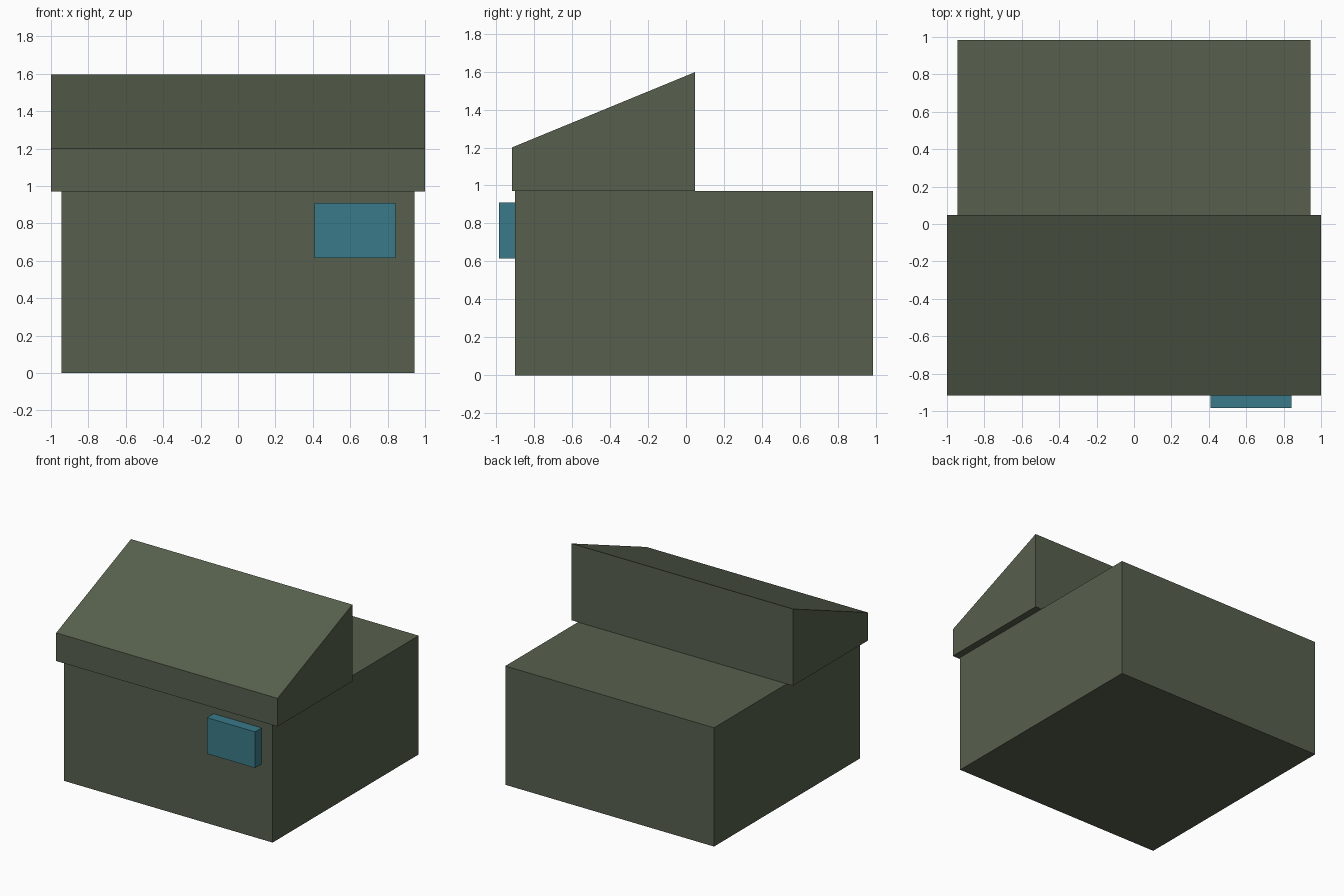
import bpy
import bmesh

if "Cube" in bpy.data.objects:
    bpy.data.objects.remove(bpy.data.objects["Cube"])


def material(name, rgb):
    m = bpy.data.materials.new(name)
    m.diffuse_color = (*rgb, 1.0)
    m.use_nodes = True
    m.node_tree.nodes["Principled BSDF"].inputs["Base Color"].default_value = m.diffuse_color
    return m


green = material("olive green", (0.095, 0.117, 0.076))
teal = material("teal", (0.042, 0.195, 0.246))


def extrude_profile(name, profile, x0, x1, mat):
    """Extrude a closed (y, z) profile from x0 to x1."""
    bm = bmesh.new()
    face = bm.faces.new([bm.verts.new((x0, y, z)) for y, z in profile])
    result = bmesh.ops.extrude_face_region(bm, geom=[face])
    moved = [g for g in result["geom"] if isinstance(g, bmesh.types.BMVert)]
    bmesh.ops.translate(bm, vec=(x1 - x0, 0, 0), verts=moved)
    bmesh.ops.recalc_face_normals(bm, faces=bm.faces)
    mesh = bpy.data.meshes.new(name)
    bm.to_mesh(mesh)
    bm.free()
    mesh.materials.append(mat)
    obj = bpy.data.objects.new(name, mesh)
    bpy.context.collection.objects.link(obj)
    return obj


def rect(y0, y1, z0, z1):
    return [(y0, z0), (y1, z0), (y1, z1), (y0, z1)]


# Main box
extrude_profile("body", rect(-0.9, 0.985, 0, 0.97), -0.943, 0.943, green)

# Overhanging wedge on the front half, rising towards the back
extrude_profile("sloped_top",
                [(-0.918, 0.97), (0.047, 0.97), (0.047, 1.597), (-0.918, 1.2)],
                -1, 1, green)

# Small raised panel on the front
extrude_profile("front_panel", rect(-0.985, -0.9, 0.615, 0.91), 0.41, 0.843, teal)
